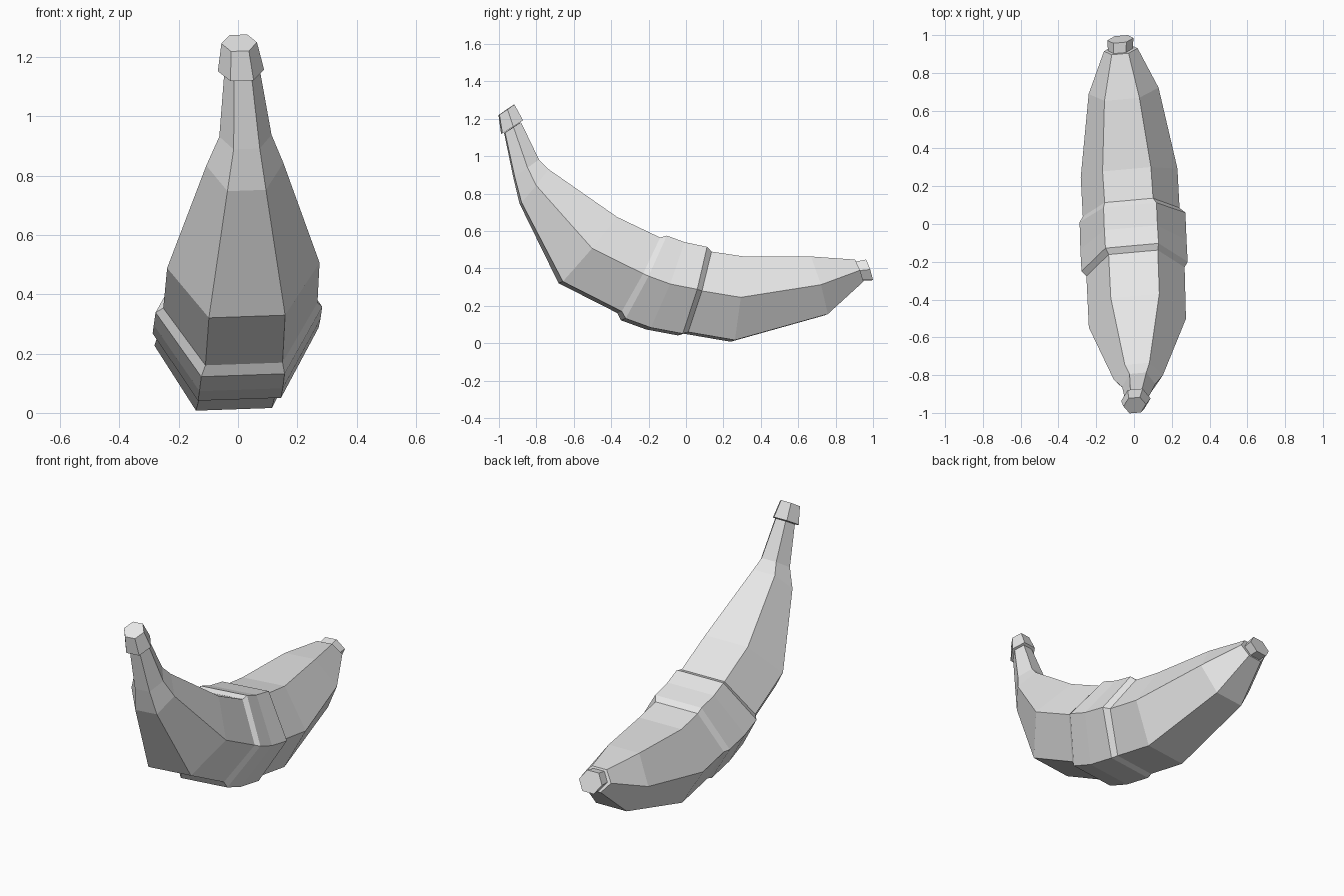
import bpy
import bmesh
from mathutils import Vector

# Remove the default cube
default_cube = bpy.data.objects.get("Cube")
if default_cube:
    bpy.data.objects.remove(default_cube, do_unlink=True)

# Single plain grey finish
grey = bpy.data.materials.new("plain_grey")
grey.use_nodes = True
grey_value = (0.8, 0.8, 0.8, 1)
grey.diffuse_color = grey_value
grey.node_tree.nodes["Principled BSDF"].inputs["Base Color"].default_value = grey_value

# The whole fruit is slightly turned and rolled
SIDE = Vector((1, 0.09, 0.035))
ROLL = 0.055


def hexagon(bottom_y, bottom_z, top_y, top_z, centre_x, half_width):
    """Six corners of a section: flat top and bottom, pointed sides."""
    centre = Vector((centre_x, (bottom_y + top_y) / 2, (bottom_z + top_z) / 2))
    rise = Vector((0, top_y - bottom_y, top_z - bottom_z)) / 2
    rise.x = -ROLL * rise.length
    across = SIDE * half_width
    corners = ((1, 0), (0.5, 1), (-0.5, 1), (-1, 0), (-0.5, -1), (0.5, -1))
    return [centre + across * u + rise * v for u, v in corners]


def loft(name, sections, close_start=False, close_end=False):
    """Skin a row of hexagonal sections with flat faces."""
    bm = bmesh.new()
    rings = [[bm.verts.new(p) for p in hexagon(*s)] for s in sections]
    for ring, following in zip(rings, rings[1:]):
        for i in range(len(ring)):
            j = (i + 1) % len(ring)
            bm.faces.new((ring[i], ring[j], following[j], following[i]))
    if close_start:
        bm.faces.new(rings[0])
    if close_end:
        bm.faces.new(rings[-1])
    bmesh.ops.recalc_face_normals(bm, faces=bm.faces)
    mesh = bpy.data.meshes.new(name)
    bm.to_mesh(mesh)
    bm.free()
    mesh.materials.append(grey)
    part = bpy.data.objects.new(name, mesh)
    bpy.context.collection.objects.link(part)
    return part


# Sections: bottom y, bottom z, top y, top z, centre x, half width
band_front = (-0.355, 0.165, -0.15, 0.56, 0.008, 0.26)
band_back = (0, 0.055, 0.125, 0.485, -0.015, 0.256)

# Raised sleeve around the middle
loft("middle_band", [
    band_front,
    (-0.335, 0.127, -0.115, 0.57, 0.003, 0.281),
    (-0.2, 0.078, -0.02, 0.535, -0.003, 0.281),
    (-0.03, 0.046, 0.1, 0.51, -0.008, 0.28),
    band_back,
])

# Stem half, narrowing to the neck
loft("front_body", [
    (-0.97, 1.125, -0.885, 1.18, 0.014, 0.06),
    (-0.92, 0.89, -0.79, 0.98, 0.025, 0.088),
    (-0.885, 0.75, -0.74, 0.927, 0.023, 0.13),
    (-0.67, 0.325, -0.38, 0.67, 0.018, 0.257),
    band_front,
])

# Rear half, narrowing to the tip
loft("rear_body", [
    band_back,
    (0.25, 0.012, 0.29, 0.46, -0.026, 0.256),
    (0.75, 0.152, 0.66, 0.46, -0.055, 0.185),
    (0.945, 0.328, 0.9, 0.445, -0.07, 0.089),
], close_end=True)

# Flared cap on the stem
loft("stem_cap", [
    (-0.985, 1.12, -0.875, 1.19, 0.01, 0.078),
    (-1, 1.22, -0.92, 1.275, 0.004, 0.06),
], close_start=True, close_end=True)

# Small nub on the tip
loft("tip_cap", [
    (0.942, 0.337, 0.905, 0.435, -0.072, 0.066),
    (0.997, 0.337, 0.96, 0.446, -0.072, 0.069),
], close_start=True, close_end=True)
